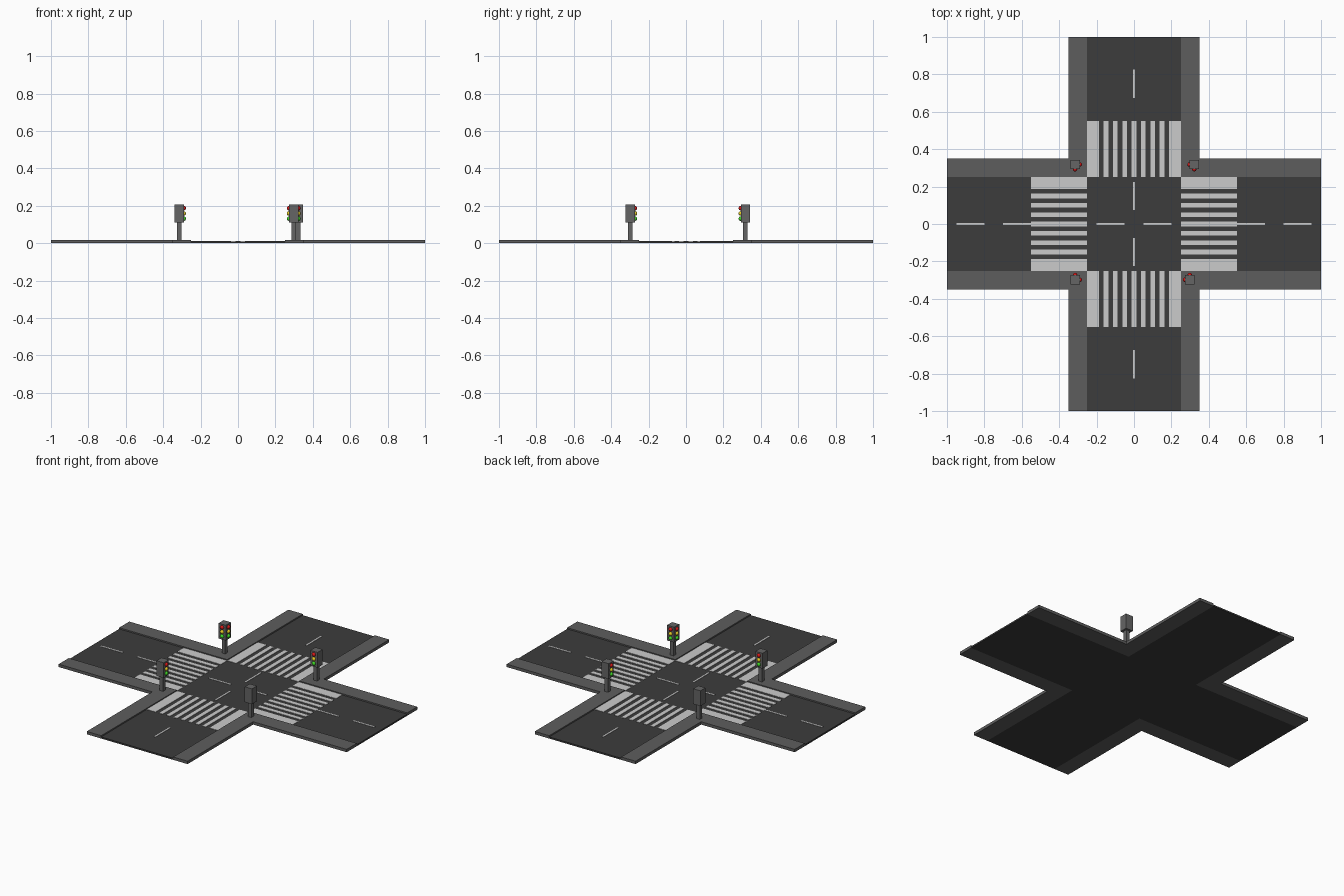
import bpy, bmesh
from math import radians
from mathutils import Matrix, Vector

if "Cube" in bpy.data.objects:
    bpy.data.objects.remove(bpy.data.objects["Cube"])


def mat(name, r, g, b):
    m = bpy.data.materials.new(name)
    m.diffuse_color = (r, g, b, 1)
    m.use_nodes = True
    m.node_tree.nodes["Principled BSDF"].inputs["Base Color"].default_value = m.diffuse_color
    return m


ASPHALT = mat("asphalt", 0.045, 0.045, 0.045)
PAVING = mat("paving", 0.11, 0.11, 0.11)
PAINT = mat("road_paint", 0.6, 0.6, 0.6)
METAL = mat("metal", 0.13, 0.13, 0.13)
RED = mat("red", 0.7, 0.01, 0.01)
YELLOW = mat("yellow", 0.8, 0.6, 0.02)
GREEN = mat("green", 0.05, 0.7, 0.02)


def make(name, bm, material):
    bmesh.ops.recalc_face_normals(bm, faces=bm.faces)
    me = bpy.data.meshes.new(name)
    bm.to_mesh(me)
    bm.free()
    me.materials.append(material)
    ob = bpy.data.objects.new(name, me)
    bpy.context.collection.objects.link(ob)
    return ob


def box(bm, x0, x1, y0, y1, z0, z1):
    m = Matrix.Translation(((x0 + x1) / 2, (y0 + y1) / 2, (z0 + z1) / 2))
    m = m @ Matrix.Diagonal((abs(x1 - x0), abs(y1 - y0), z1 - z0, 1))
    bmesh.ops.create_cube(bm, size=1, matrix=m)


def slab(name, outline, z0, z1, material):
    bm = bmesh.new()
    f = bm.faces.new([bm.verts.new((x, y, z0)) for x, y in outline])
    top = bmesh.ops.extrude_face_region(bm, geom=[f])["geom"]
    bmesh.ops.translate(bm, vec=(0, 0, z1 - z0),
                        verts=[v for v in top if isinstance(v, bmesh.types.BMVert)])
    return make(name, bm, material)


R, S = 0.25, 0.35          # half widths of road and of road plus pavement
ROAD, KERB, MARK = 0.01, 0.018, 0.012

# crossing roadway
slab("roadway", [(-R, -1), (R, -1), (R, -R), (1, -R), (1, R), (R, R),
                 (R, 1), (-R, 1), (-R, R), (-1, R), (-1, -R), (-R, -R)], 0, ROAD, ASPHALT)

# L-shaped pavements at the four corners
for sx in (-1, 1):
    for sy in (-1, 1):
        pts = [(R, R), (1, R), (1, S), (S, S), (S, 1), (R, 1)]
        slab("pavement", [(sx * x, sy * y) for x, y in pts], 0, KERB, PAVING)

# zebra crossings on each arm
stripes = [(-0.25, -0.187)] + [(c * 0.05 - 0.0125, c * 0.05 + 0.0125) for c in range(-3, 4)]
stripes.append((0.187, 0.25))
for k in range(4):
    bm = bmesh.new()
    for a, b in stripes:
        box(bm, a, b, 0.25, 0.55, ROAD - 0.002, MARK)
    bm.transform(Matrix.Rotation(radians(90 * k), 4, 'Z'))
    make("zebra_crossing", bm, PAINT)

# dashed centre lines
bm = bmesh.new()
for s in (-1, 1):
    for c in (0.125, 0.625, 0.875):
        box(bm, s * c - 0.075, s * c + 0.075, -0.005, 0.005, ROAD - 0.002, MARK)
    for c in (0.15, 0.75):
        box(bm, -0.005, 0.005, s * c - 0.075, s * c + 0.075, ROAD - 0.002, MARK)
make("centre_dashes", bm, PAINT)


# traffic lights with lamps on the two faces towards the junction
def traffic_light(x, y):
    bm = bmesh.new()
    box(bm, x - 0.012, x + 0.012, y - 0.012, y + 0.012, 0.01, 0.115)
    make("light_pole", bm, METAL)
    bm = bmesh.new()
    box(bm, x - 0.025, x + 0.025, y - 0.025, y + 0.025, 0.11, 0.206)
    make("light_housing", bm, METAL)
    dx, dy = (-1 if x > 0 else 1), (-1 if y > 0 else 1)
    for name, z, m in (("red", 0.187, RED), ("yellow", 0.159, YELLOW), ("green", 0.131, GREEN)):
        bm = bmesh.new()
        for off in ((dx * 0.025, 0), (0, dy * 0.025)):
            bmesh.ops.create_uvsphere(bm, u_segments=16, v_segments=10, radius=0.012,
                                      matrix=Matrix.Translation((x + off[0], y + off[1], z)))
        for f in bm.faces:
            f.smooth = True
        make(name + "_lamps", bm, m)


for x, y in ((-0.315, 0.318), (0.322, 0.318), (-0.315, -0.298), (0.298, -0.298)):
    traffic_light(x, y)
